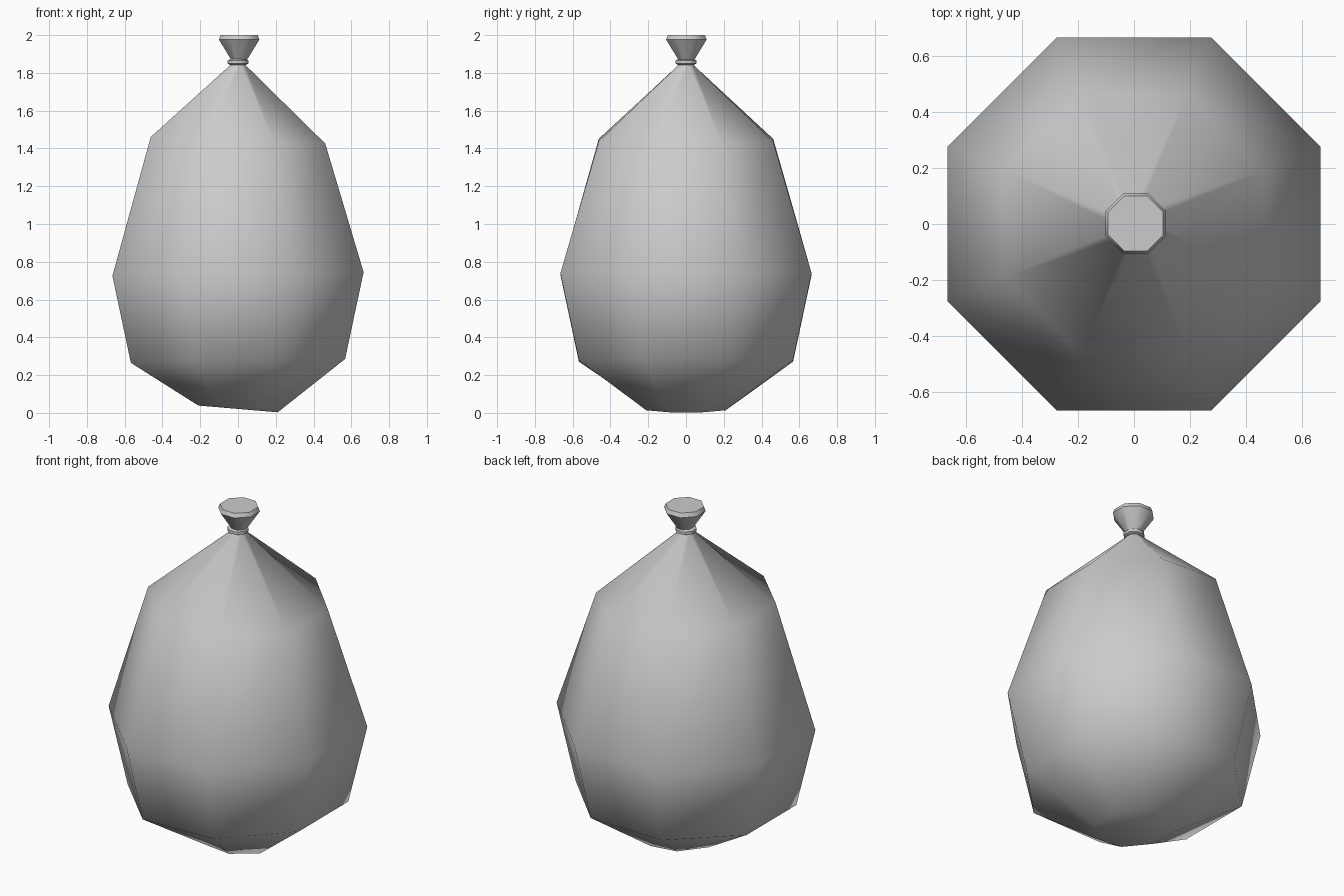
import bpy, bmesh
from math import cos, sin, pi

if "Cube" in bpy.data.objects:
    bpy.data.objects.remove(bpy.data.objects["Cube"])

SIDES = 8
FLAT = cos(pi / SIDES)  # turns half-width across flats into corner radius


def loft(name, rings, centre=(0, 0), angle=None):
    """Octagonal loft; each ring is (half width, height, slope along x)."""
    bm = bmesh.new()
    loops = []
    for half, z, slope in rings:
        loop = []
        for i in range(SIDES):
            a = 2 * pi * (i + 0.5) / SIDES
            x, y = half / FLAT * cos(a), half / FLAT * sin(a)
            loop.append(bm.verts.new((x + centre[0], y + centre[1], z + slope * x)))
        loops.append(loop)
    for low, high in zip(loops, loops[1:]):
        for i in range(SIDES):
            j = (i + 1) % SIDES
            bm.faces.new((low[i], low[j], high[j], high[i]))
    bm.faces.new(loops[0][::-1])
    bm.faces.new(loops[-1])
    bmesh.ops.recalc_face_normals(bm, faces=bm.faces)
    mesh = bpy.data.meshes.new(name)
    bm.to_mesh(mesh)
    bm.free()
    obj = bpy.data.objects.new(name, mesh)
    bpy.context.collection.objects.link(obj)
    bpy.ops.object.select_all(action='DESELECT')
    obj.select_set(True)
    bpy.context.view_layer.objects.active = obj
    if angle is None:
        bpy.ops.object.shade_smooth()
    else:
        bpy.ops.object.shade_smooth_by_angle(angle=angle)
    return obj


# Full sack, rings slightly tilted for a slumped look
loft("sack_body", [
    (0.21, 0.021, -0.085),
    (0.567, 0.275, 0.018),
    (0.665, 0.735, 0.015),
    (0.462, 1.443, -0.038),
    (0.036, 1.845, 0),
    (0.036, 1.875, 0),
])

# Tie band around the neck
loft("neck_tie", [
    (0.042, 1.842, 0),
    (0.055, 1.849, 0),
    (0.055, 1.866, 0),
    (0.042, 1.873, 0),
], angle=pi / 3)

# Flared gathered end above the tie
loft("sack_top", [
    (0.040, 1.866, 0),
    (0.107, 1.976, 0),
    (0.098, 2.0, 0),
], centre=(0.006, 0.002), angle=pi / 4.2)
